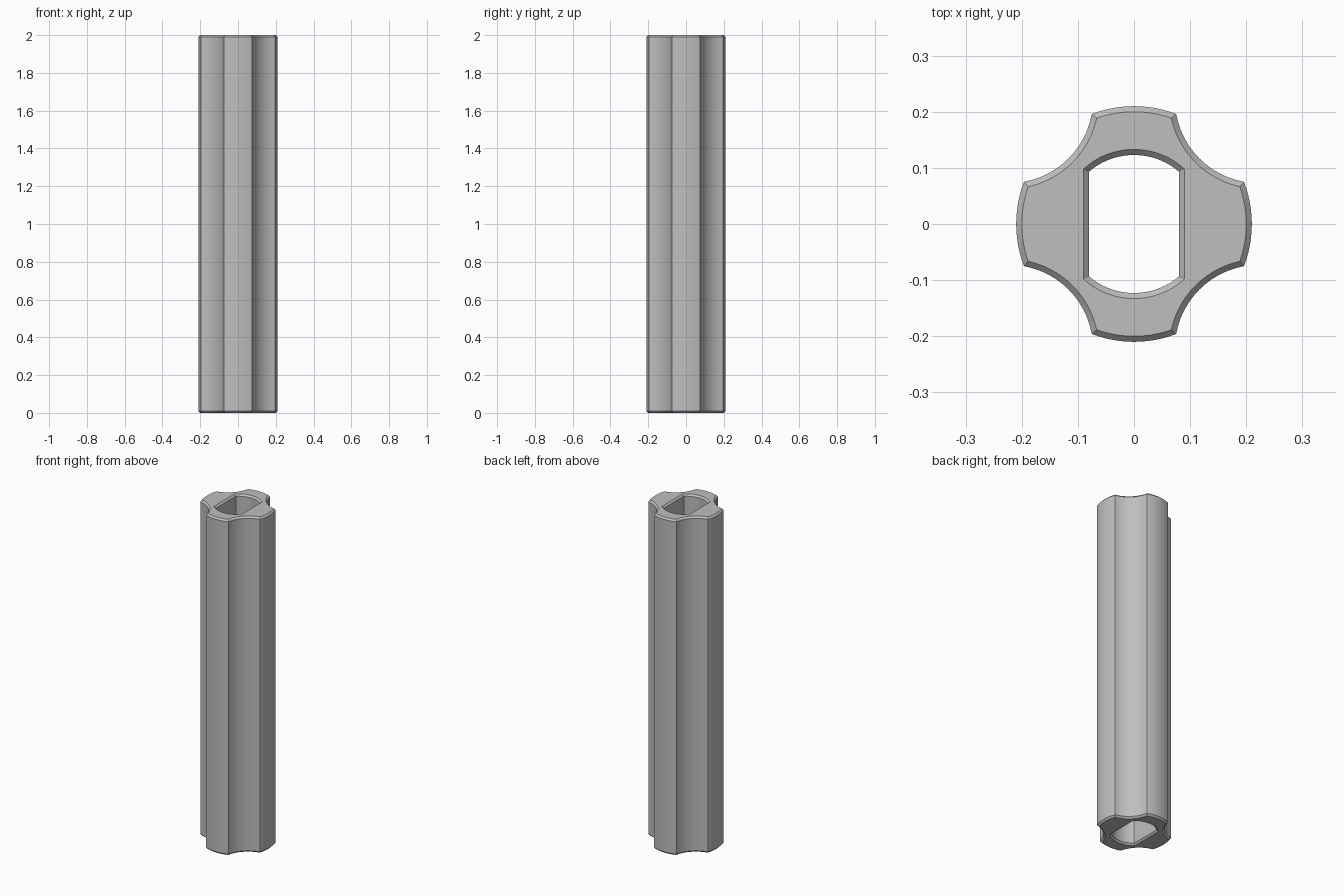
import bpy
import bmesh
from math import acos, atan2, cos, sin, pi, radians

cube = bpy.data.objects.get("Cube")
if cube:
    bpy.data.objects.remove(cube)

HEIGHT = 2.0
CHAMFER = 0.01
STEPS = 12


def arc(cx, cy, radius, start, end, steps=STEPS):
    """Points along an arc, including the start but not the end."""
    angles = [start + (end - start) * i / steps for i in range(steps)]
    return [(cx + radius * cos(a), cy + radius * sin(a)) for a in angles]


def outer_profile(inset):
    """Round bar with four scalloped corners, offset inwards."""
    radius, scallop, reach = 0.21 - inset, 0.15 + inset, 0.315
    spread = acos((radius**2 + reach**2 - scallop**2) / (2 * radius * reach))
    half = pi / 4 - spread
    points = []
    for k in range(4):
        mid, diag = k * pi / 2, k * pi / 2 + pi / 4
        points += arc(0, 0, radius, mid - half, mid + half)
        # Sweep the scallop between its two meeting points with the bar
        cut = atan2(radius * sin(spread), reach - radius * cos(spread))
        points += arc(reach * cos(diag), reach * sin(diag), scallop,
                      diag + pi + cut, diag + pi - cut)
    return points


def hole_profile(inset):
    """Round hole with two flat sides, opened out by the inset."""
    radius, width = 0.123 + inset, 0.08 + inset
    a = acos(width / radius)
    points = []
    for turn in (0, pi):
        points += arc(0, 0, radius, turn + a, turn + pi - a, STEPS * 2)
        points.append((radius * cos(turn + pi - a), radius * sin(turn + pi - a)))
    return points


def add_wall(bm, profile):
    """Wall with chamfered ends; returns the bottom and top edge loops."""
    levels = [(0, CHAMFER), (CHAMFER, 0), (HEIGHT - CHAMFER, 0), (HEIGHT, CHAMFER)]
    rings = [[bm.verts.new((x, y, z)) for x, y in profile(inset)]
             for z, inset in levels]
    n = len(rings[0])
    for low, high in zip(rings, rings[1:]):
        for i in range(n):
            j = (i + 1) % n
            bm.faces.new((low[i], low[j], high[j], high[i]))
    return [[bm.edges.get((ring[i], ring[(i + 1) % n])) for i in range(n)]
            for ring in (rings[0], rings[-1])]


# Extruded bar with a through hole
bm = bmesh.new()
outer_ends = add_wall(bm, outer_profile)
hole_ends = add_wall(bm, hole_profile)
for outer, hole in zip(outer_ends, hole_ends):
    bmesh.ops.triangle_fill(bm, edges=outer + hole, use_beauty=True)
bmesh.ops.recalc_face_normals(bm, faces=bm.faces)
bmesh.ops.dissolve_limit(bm, angle_limit=radians(0.1),
                         verts=bm.verts, edges=bm.edges)
mesh = bpy.data.meshes.new("scalloped_bar")
bm.to_mesh(mesh)
bm.free()
bar = bpy.data.objects.new("scalloped_bar", mesh)
bpy.context.collection.objects.link(bar)

# Plain grey material
grey = bpy.data.materials.new("plain_grey")
grey.use_nodes = True
colour = (0.52, 0.52, 0.52, 1)
grey.diffuse_color = colour
grey.node_tree.nodes["Principled BSDF"].inputs["Base Color"].default_value = colour
mesh.materials.append(grey)

# Smooth curved walls, crisp edges
bpy.ops.object.select_all(action="DESELECT")
bar.select_set(True)
bpy.context.view_layer.objects.active = bar
bpy.ops.object.shade_smooth_by_angle(angle=radians(25))
